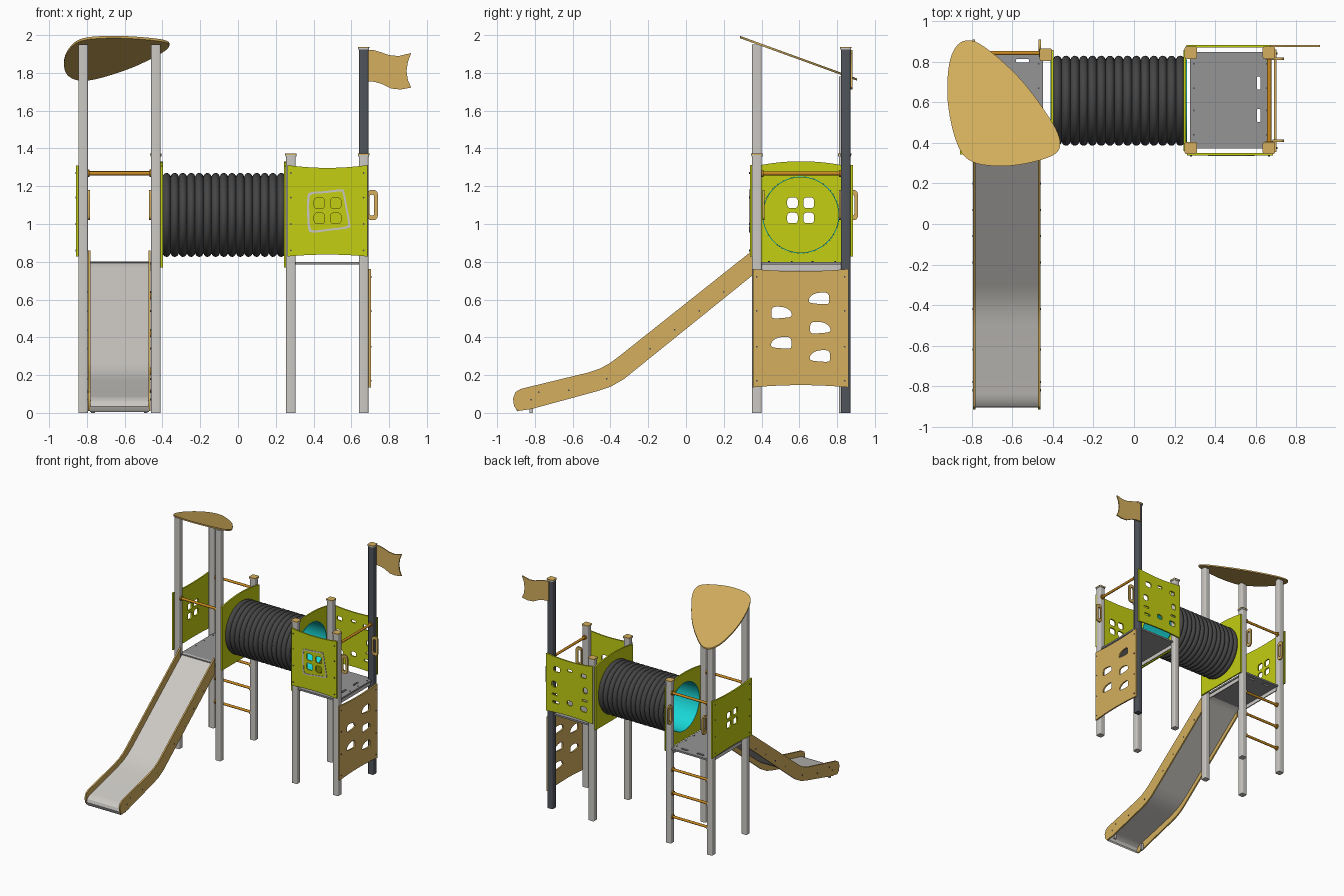
import bpy, bmesh, math
from mathutils import Matrix, Vector

if "Cube" in bpy.data.objects:
    bpy.data.objects.remove(bpy.data.objects["Cube"])


def material(name, r, g, b):
    m = bpy.data.materials.new(name)
    m.diffuse_color = (r, g, b, 1)
    m.use_nodes = True
    m.node_tree.nodes["Principled BSDF"].inputs["Base Color"].default_value = m.diffuse_color
    return m


TAN = material("tan_board", 0.66, 0.43, 0.11)
LIME = material("lime_board", 0.55, 0.62, 0.006)
GREY = material("light_grey_metal", 0.60, 0.58, 0.55)
DECK = material("deck_grey", 0.30, 0.30, 0.30)
DARK = material("dark_post", 0.08, 0.09, 0.105)
TUBE = material("tunnel_black", 0.06, 0.06, 0.06)
CYAN = material("cyan_liner", 0.01, 0.68, 0.68)
ORANGE = material("orange_bar", 0.60, 0.26, 0.015)

# Columns: where the outline's u, v and thickness directions point
PLANES = {
    "xy": Matrix(((1, 0, 0), (0, 1, 0), (0, 0, 1))),
    "xz": Matrix(((1, 0, 0), (0, 0, -1), (0, 1, 0))),
    "yz": Matrix(((0, 0, 1), (1, 0, 0), (0, 1, 0))),
}


def finish(bm, name, mat):
    bmesh.ops.remove_doubles(bm, verts=bm.verts, dist=0.00005)
    bmesh.ops.recalc_face_normals(bm, faces=bm.faces)
    me = bpy.data.meshes.new(name)
    bm.to_mesh(me)
    bm.free()
    me.materials.clear()
    me.materials.append(mat)
    me.shade_smooth()
    me.set_sharp_from_angle(angle=math.radians(32))
    ob = bpy.data.objects.new(name, me)
    bpy.context.collection.objects.link(ob)
    return ob


def plate(name, mat, plane, at, thick, outline, holes=()):
    """Flat part: outline with holes, centred at 'at' along the plane's normal."""
    cu = bpy.data.curves.new(name, "CURVE")
    cu.dimensions = "2D"
    cu.fill_mode = "BOTH"
    cu.extrude = thick / 2
    for loop in [outline, *holes]:
        sp = cu.splines.new("POLY")
        sp.points.add(len(loop) - 1)
        for p, (u, v) in zip(sp.points, loop):
            p.co = (u, v, 0, 1)
        sp.use_cyclic_u = True
    tmp = bpy.data.objects.new(name, cu)
    bpy.context.collection.objects.link(tmp)
    dg = bpy.context.evaluated_depsgraph_get()
    me = bpy.data.meshes.new_from_object(tmp.evaluated_get(dg))
    bpy.data.objects.remove(tmp)
    bpy.data.curves.remove(cu)
    bm = bmesh.new()
    bm.from_mesh(me)
    bpy.data.meshes.remove(me)
    shift = Vector([at if a not in plane else 0 for a in "xyz"])
    for v in bm.verts:
        v.co = PLANES[plane] @ v.co + shift
    return finish(bm, name, mat)


def circle(u, v, r, n=16):
    return [(u + r * math.cos(2 * math.pi * i / n), v + r * math.sin(2 * math.pi * i / n)) for i in range(n)]


def rrect(u, v, w, h, r, n=4):
    pts = []
    for k, (sx, sy) in enumerate(((1, 1), (-1, 1), (-1, -1), (1, -1))):
        for i in range(n + 1):
            a = math.pi / 2 * (k + i / n)
            pts.append((u + sx * (w / 2 - r) + r * math.cos(a), v + sy * (h / 2 - r) + r * math.sin(a)))
    return pts


def smooth(pts, n=5):
    """Closed Catmull-Rom curve through the points."""
    out, c = [], len(pts)
    for i in range(c):
        p = [Vector(pts[(i + k) % c]) for k in (-1, 0, 1, 2)]
        for j in range(n):
            t = j / n
            q = 0.5 * (2 * p[1] + (p[2] - p[0]) * t + (2 * p[0] - 5 * p[1] + 4 * p[2] - p[3]) * t * t
                       + (3 * p[1] - p[0] - 3 * p[2] + p[3]) * t ** 3)
            out.append(tuple(q))
    return out


def bowed(u0, u1, v0, v1, bot, top, n=14):
    """Board with curved bottom and top edges."""
    ts = [i / n for i in range(n + 1)]
    f = lambda t: 4 * t * (1 - t)
    return ([(u0 + (u1 - u0) * t, v0 + bot * f(t)) for t in ts]
            + [(u1 - (u1 - u0) * t, v1 + top * f(t)) for t in ts])


def bolts(name, plane, at, spots):
    for u, v in spots:
        plate(name, DARK, plane, at, 0.006, circle(u, v, 0.005, 8))


def panes(u, v):
    return [rrect(u + a, v + b, 0.056, 0.056, 0.016) for a in (-0.043, 0.043) for b in (-0.04, 0.04)]


# Posts with caps
FY, BY = 0.375, 0.835
for name, x, y, h, mat in (
        ("roof_front_left_post", -0.82, FY, 1.95, GREY), ("roof_front_right_post", -0.435, FY, 1.95, GREY),
        ("roof_back_left_post", -0.82, BY, 1.78, GREY), ("left_tower_short_post", -0.435, BY, 1.36, GREY),
        ("right_tower_post_1", 0.28, FY, 1.36, GREY), ("right_tower_post_2", 0.665, FY, 1.36, GREY),
        ("right_tower_post_3", 0.28, BY + 0.01, 1.36, GREY), ("flag_post", 0.665, BY + 0.01, 1.925, DARK)):
    plate(name, mat, "xy", h / 2, h, rrect(x, y, 0.05, 0.05, 0.008))
    if not name.startswith("roof"):
        plate("cap_collar", GREY, "xy", h + 0.002, 0.008, rrect(x, y, 0.058, 0.058, 0.008))
        plate("post_cap", TAN, "xy", h + 0.009, 0.007, rrect(x, y, 0.06, 0.06, 0.008))

# Sloping roof board
roof = plate("roof_board", TAN, "xy", 1.99, 0.012, smooth([
    (-0.83, 0.905), (-0.735, 0.872), (-0.56, 0.715), (-0.415, 0.52), (-0.365, 0.41), (-0.39, 0.345),
    (-0.51, 0.303), (-0.66, 0.285), (-0.80, 0.308), (-0.87, 0.39), (-0.915, 0.57), (-0.918, 0.74), (-0.89, 0.855)]))
for v in roof.data.vertices:
    v.co.z -= 0.363 * (v.co.y - 0.285)

# Decks with hand slots and edge flanges
for name, x0, x1, slots in (
        ("left_deck", -0.805, -0.45, [rrect(-0.55, 0.805, 0.065, 0.018, 0.008), rrect(-0.70, 0.805, 0.065, 0.018, 0.008)]),
        ("right_deck", 0.275, 0.675, [rrect(0.615, 0.695, 0.018, 0.065, 0.008), rrect(0.615, 0.535, 0.018, 0.065, 0.008)])):
    plate(name, DECK, "xy", 0.793, 0.014, rrect((x0 + x1) / 2, 0.61, x1 - x0, 0.475, 0.004), slots)
    for x in (x0 + 0.012, x1 - 0.012):
        plate(name + "_flange", GREY, "yz", x, 0.008, rrect(0.61, 0.774, 0.44, 0.04, 0.003))
    bolts("deck_bolt", "xy", 0.800, [(x, y) for x in (x0 + 0.02, x1 - 0.02) for y in (0.44, 0.56, 0.67, 0.79)])

# Corrugated tunnel and its liner
CY, CZ, RIDGES, STEP, SEG = 0.608, 1.048, 15, 8, 48
bm = bmesh.new()
prev = None
for i in range(RIDGES * STEP + 1):
    x = -0.40 + 0.65 * i / (RIDGES * STEP)
    r = 0.204 + 0.018 * abs(math.sin(math.pi * i / STEP)) ** 0.6
    ring = [bm.verts.new((x, u, v)) for u, v in circle(CY, CZ, r, SEG)]
    if prev:
        for k in range(SEG):
            bm.faces.new((prev[k], prev[k - 1], ring[k - 1], ring[k]))
    prev = ring
finish(bm, "corrugated_tunnel", TUBE)
plate("tunnel_liner", CYAN, "yz", -0.075, 0.672, circle(CY, CZ, 0.2035, 64), [circle(CY, CZ, 0.199, 64)])

# Lime boards holding the tunnel
for x in (-0.403, 0.25):
    plate("tunnel_end_board", LIME, "yz", x, 0.012, bowed(0.36, 0.857, 0.77, 1.305, 0, 0.027),
          [circle(CY, CZ, 0.2037, 64)])
    bolts("tunnel_bolt", "yz", x, [(a, b) for a in (0.43, 0.79) for b in (0.86, 1.23)])

# Left side board with window
plate("left_window_board", LIME, "yz", -0.851, 0.012, bowed(0.343, 0.87, 0.828, 1.31, 0.01, -0.015), panes(0.607, 1.072))
bolts("left_board_bolt", "yz", -0.858, [(a, b) for a in (0.375, 0.835) for b in (0.86, 1.0, 1.14, 1.27)])

# Right tower front board with window and pale window outline
plate("front_window_board", LIME, "xz", 0.344, 0.012, bowed(0.262, 0.685, 0.828, 1.312, 0.01, -0.015), panes(0.474, 1.07))
bolts("front_board_bolt", "xz", 0.337, [(a, b) for a in (0.28, 0.665) for b in (0.86, 1.0, 1.14, 1.27)])
frame = [(0.368, 1.145), (0.385, 1.168), (0.46, 1.174), (0.545, 1.183), (0.563, 1.168), (0.58, 1.08),
         (0.594, 1.0), (0.582, 0.978), (0.48, 0.964), (0.395, 0.955), (0.372, 0.975), (0.366, 1.06)]
inner = [(0.48 + (u - 0.48) * 0.9, 1.07 + (v - 1.07) * 0.9) for u, v in frame]
plate("window_outline", GREY, "xz", 0.3365, 0.004, smooth(frame), [smooth(inner)])

# Right tower back board with play cut-outs
cuts = [(0.34, 1.21, 0.05, 0.035), (0.47, 1.22, 0.045, 0.02), (0.59, 1.20, 0.06, 0.045), (0.325, 1.09, 0.04, 0.05),
        (0.615, 1.07, 0.05, 0.05), (0.34, 0.93, 0.06, 0.045), (0.47, 0.945, 0.05, 0.04), (0.60, 0.92, 0.06, 0.02),
        (0.33, 1.005, 0.05, 0.016), (0.61, 0.985, 0.05, 0.016)]
plate("back_play_board", LIME, "xz", 0.877, 0.012, bowed(0.258, 0.69, 0.828, 1.312, 0.01, -0.015),
      [rrect(u, v, w, h, min(w, h) * 0.35) for u, v, w, h in cuts])

# Flag
plate("flag", TAN, "xz", 0.877, 0.010, [
    (0.67, 1.922), (0.72, 1.92), (0.76, 1.908), (0.80, 1.894), (0.85, 1.889), (0.917, 1.905), (0.90, 1.86),
    (0.892, 1.81), (0.90, 1.76), (0.917, 1.722), (0.86, 1.712), (0.81, 1.717), (0.76, 1.742), (0.72, 1.753), (0.67, 1.756)])

# Climbing board with foot holes
grip = [(-0.05, -0.02), (-0.05, 0.005), (-0.02, 0.027), (0.03, 0.032), (0.05, 0.02), (0.053, -0.01), (0.045, -0.028), (0.0, -0.028)]
plate("climbing_board", TAN, "yz", 0.697, 0.012, bowed(0.355, 0.86, 0.135, 0.762, 0.012, -0.012),
      [smooth([(cu + m * a, cv + b) for a, b in grip], 4) for cu, cv, m in
       ((0.505, 0.53, -1), (0.705, 0.605, 1), (0.71, 0.45, -1), (0.505, 0.37, 1), (0.71, 0.30, 1))])
bolts("climbing_bolt", "yz", 0.704, [(a, b) for a in (0.375, 0.84) for b in (0.17, 0.35, 0.54, 0.72)])

# Orange bars and ladder rungs with end flanges
LX = [("ladder_rung", z, BY) for z in (0.22, 0.42, 0.62)] + [("back_bar", 1.27, BY + 0.008), ("slide_bar", 1.268, FY)]
for name, z, y in LX:
    plate(name, ORANGE, "yz", -0.6275, 0.345, circle(y, z, 0.0105))
    for x in (-0.791, -0.464):
        plate(name + "_flange", ORANGE, "yz", x, 0.01, circle(y, z, 0.019))
plate("side_bar", ORANGE, "xz", 0.61, 0.43, circle(0.667, 1.268, 0.0105))
for y in (0.404, 0.816):
    plate("side_bar_flange", ORANGE, "xz", y, 0.01, circle(0.667, 1.268, 0.019))

# Hand grips
for y in (0.41, 0.815):
    plate("climb_hand_grip", TAN, "xz", y, 0.012, rrect(0.712, 1.10, 0.056, 0.16, 0.022), [rrect(0.709, 1.10, 0.024, 0.11, 0.01)])
for x in (-0.79, -0.465):
    plate("ladder_hand_grip", TAN, "yz", x, 0.012, rrect(0.882, 1.10, 0.056, 0.16, 0.022), [rrect(0.879, 1.10, 0.024, 0.11, 0.01)])

# Slide: two side boards, metal bed and foot
side = [(0.352, 0.86), (-0.36, 0.295), (-0.405, 0.262), (-0.455, 0.235), (-0.52, 0.213), (-0.875, 0.127), (-0.903, 0.11),
        (-0.916, 0.075), (-0.91, 0.035), (-0.89, 0.01), (-0.82, 0.02), (-0.47, 0.115), (-0.40, 0.138), (-0.33, 0.178), (0.352, 0.728)]
bed = [(0.395, 0.802), (0.36, 0.788), (0.33, 0.768), (-0.30, 0.268), (-0.36, 0.228), (-0.42, 0.198), (-0.50, 0.172),
       (-0.84, 0.088), (-0.875, 0.078), (-0.897, 0.06), (-0.905, 0.035), (-0.897, 0.014)]
for x in (-0.788, -0.468):
    plate("slide_side", TAN, "yz", x, 0.012, side)
    s = 1 if x > -0.6 else -1
    bolts("slide_bolt", "yz", x + s * 0.006, [(0.2, 0.64), (0.07, 0.54), (-0.06, 0.44), (-0.19, 0.34), (-0.42, 0.18),
                                             (-0.62, 0.12), (-0.82, 0.07), (-0.78, 0.11)])
    plate("slide_foot", GREY, "yz", x - s * 0.02, 0.02, rrect(-0.82, 0.03, 0.018, 0.06, 0.003))
plate("slide_bed", GREY, "yz", -0.628, 0.312, bed + [(y + 0.007, z - 0.009) for y, z in reversed(bed)])
